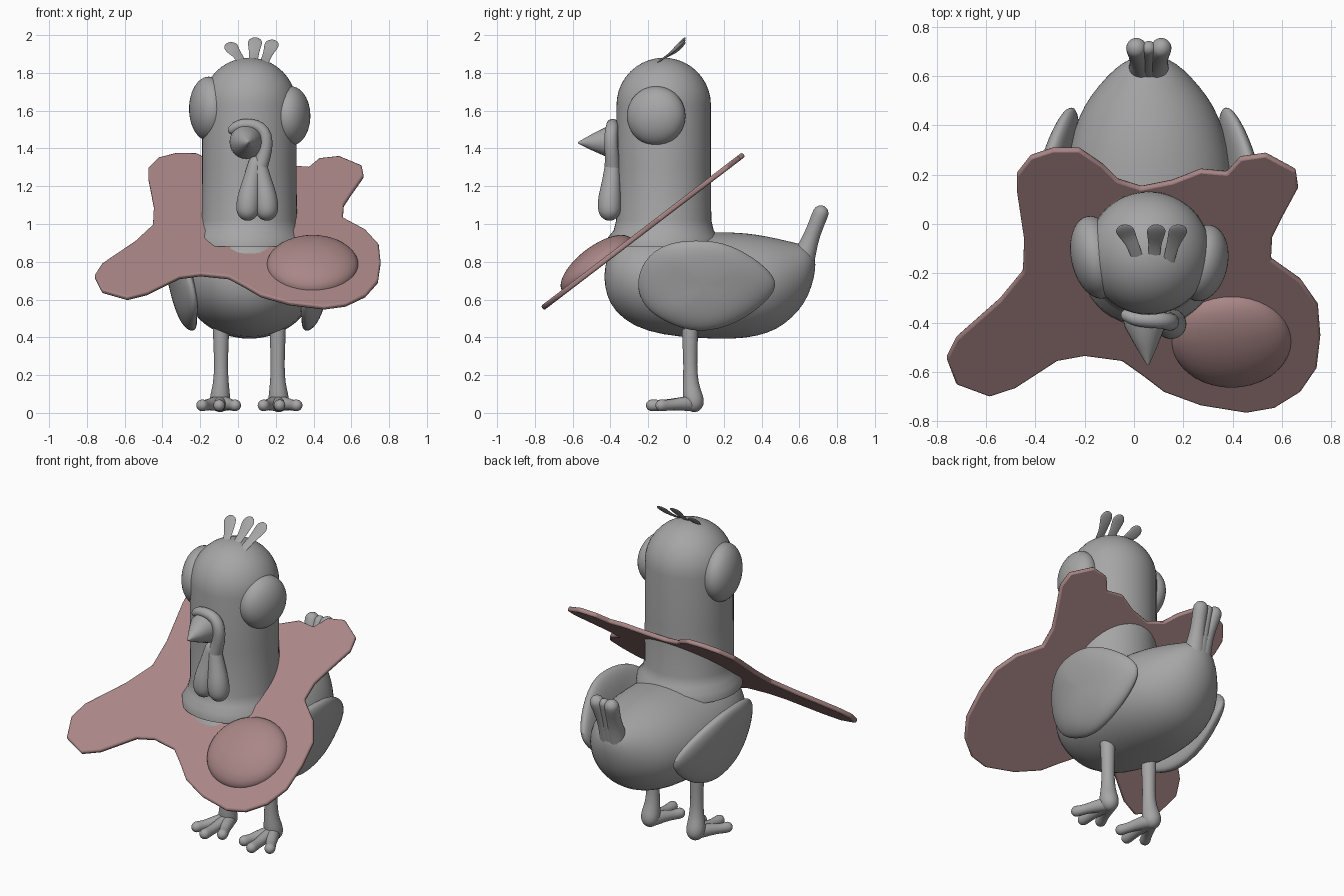
import bpy, bmesh, math
from mathutils import Vector, Matrix

if "Cube" in bpy.data.objects:
    bpy.data.objects.remove(bpy.data.objects["Cube"])

CX = 0.06          # the bird stands slightly right of centre


def material(name, rgb):
    m = bpy.data.materials.new(name)
    m.diffuse_color = (*rgb, 1)
    m.use_nodes = True
    m.node_tree.nodes["Principled BSDF"].inputs["Base Color"].default_value = m.diffuse_color
    return m


GREY = material("plain grey", (0.38, 0.38, 0.38))
PINK = material("dusty pink", (0.40, 0.24, 0.24))


def finish(name, bm, mat, angle=60, subsurf=0):
    bmesh.ops.recalc_face_normals(bm, faces=bm.faces)
    me = bpy.data.meshes.new(name)
    bm.to_mesh(me)
    bm.free()
    me.materials.append(mat)
    ob = bpy.data.objects.new(name, me)
    bpy.context.collection.objects.link(ob)
    if subsurf:
        mod = ob.modifiers.new("smooth", 'SUBSURF')
        mod.levels = mod.render_levels = subsurf
    bpy.ops.object.select_all(action='DESELECT')
    ob.select_set(True)
    bpy.context.view_layer.objects.active = ob
    bpy.ops.object.shade_smooth_by_angle(angle=math.radians(angle))
    return ob


def loft(name, rings, mat=GREY, angle=60, subsurf=0):
    """Skin a list of closed rings and cap both ends."""
    bm = bmesh.new()
    vs = [[bm.verts.new(p) for p in r] for r in rings]
    n = len(vs[0])
    for a, b in zip(vs, vs[1:]):
        for i in range(n):
            j = (i + 1) % n
            bm.faces.new((a[i], a[j], b[j], b[i]))
    bm.faces.new(vs[0])
    bm.faces.new(vs[-1])
    return finish(name, bm, mat, angle, subsurf)


def tube(name, pts, ref=(0, 1, 0), flat=1.0, rounded=True, sides=16, subsurf=1):
    """Sweep a circle through (x, y, z, radius) points with round ends."""
    P = [Vector(p[:3]) for p in pts]
    R = [p[3] for p in pts]
    ref = Vector(ref)
    T = [(P[min(i + 1, len(P) - 1)] - P[max(i - 1, 0)]).normalized() for i in range(len(P))]
    st = [(p, t, r) for p, t, r in zip(P, T, R)]
    if rounded:
        cap = [(math.sin(a), math.cos(a)) for a in (0.5, 1.0, 1.4)]
        head = [(P[0] - T[0] * R[0] * s, T[0], R[0] * c) for s, c in reversed(cap)]
        tail = [(P[-1] + T[-1] * R[-1] * s, T[-1], R[-1] * c) for s, c in cap]
        st = head + st + tail
    rings = []
    for p, t, r in st:
        u = t.cross(ref).normalized()
        v = u.cross(t)
        rings.append([p + r * (u * math.cos(a) + v * flat * math.sin(a))
                      for a in (2 * math.pi * i / sides for i in range(sides))])
    return loft(name, rings, subsurf=subsurf)


def ellipsoid(name, centre, radii, rot, mat, half=False):
    bm = bmesh.new()
    bmesh.ops.create_uvsphere(bm, u_segments=40, v_segments=24, radius=1)
    if half:
        low = [v for v in bm.verts if v.co.z < -0.01]
        bmesh.ops.delete(bm, geom=low, context='VERTS')
        bmesh.ops.holes_fill(bm, edges=[e for e in bm.edges if e.is_boundary], sides=0)
    bm.transform(Matrix.Translation(centre) @ rot @ Matrix.Diagonal((*radii, 1)))
    return finish(name, bm, mat)


# body: elliptical sections from breast to rump (y, top, bottom, half width)
body = [(-0.432, .74, .70, .02), (-0.42, .82, .62, .11), (-0.38, .90, .54, .20),
        (-0.28, .95, .455, .28), (-0.12, .96, .41, .335), (0.05, .955, .395, .35),
        (0.25, .96, .387, .34), (0.38, .945, .405, .305), (0.48, .925, .44, .265),
        (0.56, .905, .50, .205), (0.63, .89, .58, .14), (0.67, .86, .68, .08),
        (0.685, .81, .76, .02)]
loft("body", [[(CX + w * math.cos(a), y, (t + b) / 2 + (t - b) / 2 * math.sin(a))
               for a in (2 * math.pi * i / 32 for i in range(32))]
              for y, t, b, w in body], subsurf=1)

# neck and domed head
prof = [(.30, .88), (.295, .93), (.265, .965), (.252, 1.02), (.25, 1.3), (.25, 1.63)]
prof += [(.25 * math.cos(a), 1.63 + .25 * math.sin(a))
         for a in (math.pi / 2 * k / 10 for k in range(1, 10))] + [(.005, 1.88)]
loft("neck_and_head", [[(CX + r * math.cos(a), -.118 + r * math.sin(a), z)
                        for a in (2 * math.pi * i / 48 for i in range(48))]
                       for r, z in prof])

# eyes
ellipsoid("left_eye", (-.155, -.135, 1.61), (.1, .17, .17),
          Matrix.Rotation(math.radians(12), 4, 'Z'), GREY)
ellipsoid("right_eye", (.28, -.158, 1.572), (.1, .157, .157),
          Matrix.Rotation(math.radians(-12), 4, 'Z'), GREY)

# beak, the fold above it and the hanging wattle
tube("beak", [(.045, -.33, 1.435, .085), (.045, -.38, 1.435, .09), (.046, -.41, 1.435, .085),
              (.052, -.50, 1.432, .042), (.057, -.572, 1.43, .004)],
     ref=(0, 0, 1), rounded=False, sides=24, subsurf=0)
tube("beak_fold", [(-.03, -.37, 1.50, .025), (.0, -.385, 1.525, .03), (.06, -.39, 1.53, .032),
                   (.12, -.39, 1.515, .034), (.15, -.40, 1.47, .036), (.15, -.395, 1.40, .036),
                   (.125, -.39, 1.33, .04), (.105, -.39, 1.26, .045)])
for side, name in ((-1, "left_wattle"), (1, "right_wattle")):
    x = .102
    tube(name, [(x + side * .01, -.39, 1.32, .04), (x + side * .03, -.395, 1.22, .05),
                (x + side * .046, -.405, 1.14, .063), (x + side * .05, -.405, 1.08, .064)])

# flat head feathers
for i, (bx, tx, tz) in enumerate(((.02, -.035, 1.935), (.08, .09, 1.96), (.14, .178, 1.948))):
    tube(f"head_feather_{i + 1}",
         [(bx, -.155, 1.855, .024), ((bx * .6 + tx * .4), -.09, 1.895, .025),
          ((bx + tx * 3) / 4, -.055, tz - .025, .033), (tx, -.03, tz, .04)],
         ref=(0, -1, 1), flat=.2)

# tail tuft
for i, (dx, tz, r) in enumerate(((-.05, 1.055, .045), (.0, 1.06, .032), (.05, 1.055, .045))):
    tube(f"tail_feather_{i + 1}",
         [(CX + dx * .4, .60, .76, .075), (CX + dx * .5, .637, .86, .055),
          (CX + dx * .7, .67, .95, .04), (CX + dx, .712, tz, r)], ref=(1, 0, 0))

# wings: a rounded outline (y, z) puffed into a pillow that hugs the body
outline = [(-.265, .68), (-.225, .81), (-.11, .90), (.05, .915), (.2, .905), (.36, .825),
           (.505, .695), (.43, .59), (.28, .475), (.07, .415), (-.11, .48), (-.225, .56)]


def wing_point(side, y, z, s, off):
    y, z = .1 + (y - .1) * s, .66 + (z - .66) * s
    d = .365 + .25 * (z - .66) - .25 * max(0, y - .25) - .3 * max(0, -y - .05)
    return (CX + side * (d + off), y, z)


for side, name in ((-1, "left_wing"), (1, "right_wing")):
    angles = [math.radians(a) for a in (-85, -60, -35, -12, 12, 35, 60, 85)]
    loft(name, [[wing_point(side, y, z, 1.02 * math.cos(a) ** .6, .06 * math.sin(a))
                 for y, z in outline] for a in angles], subsurf=2)

# legs and three-toed feet
for side, name in ((-1, "left"), (1, "right")):
    lx = CX + side * .15
    tube(name + "_leg", [(lx, .02, .50, .046), (lx, .022, .38, .042), (lx, .022, .25, .036),
                         (lx, .025, .15, .042), (lx + side * .005, .035, .09, .055),
                         (lx + side * .005, .042, .058, .055)])
    for toe, dx, ty in (("inner", -.075, -.13), ("middle", .01, -.18), ("outer", .1, -.13)):
        tx = lx + side * dx
        tube(f"{name}_{toe}_toe", [(lx, .045, .05, .045), ((lx + tx) / 2, -.04, .048, .034),
                                   (lx + (tx - lx) * .8, ty * .7, .04, .027),
                                   (tx, ty, .04, .033)], ref=(0, 0, 1))

# tilted fried-egg collar: outline seen from above (x, y)
white = [(-.475, .14), (-.475, .205), (-.42, .275), (-.33, .305), (-.22, .305), (-.125, .24),
         (-.065, .18), (.03, .15), (.155, .175), (.27, .22), (.375, .21), (.43, .27),
         (.535, .285), (.655, .22), (.665, .15), (.60, .03), (.56, -.05), (.555, -.14),
         (.675, -.225), (.745, -.325), (.755, -.45), (.74, -.58), (.675, -.675), (.57, -.74),
         (.455, -.76), (.27, -.73), (.12, -.675), (.035, -.61), (-.05, -.55), (-.2, -.53),
         (-.31, -.55), (-.48, -.66), (-.585, -.695), (-.72, -.645), (-.76, -.54), (-.72, -.46),
         (-.545, -.305), (-.45, -.19), (-.445, -.06)]
SLOPE = .764
normal = Vector((0, -SLOPE, 1)).normalized()
egg = loft("egg_white", [[Vector((x, y, 1.135 + SLOPE * y)) + normal * h for x, y in white]
                         for h in (-.014, .014)], PINK, angle=40)
bev = egg.modifiers.new("soft rim", 'BEVEL')
bev.width = .009
bev.segments = 2

# domed yolk sitting on the collar
ellipsoid("egg_yolk", Vector((.395, -.468, 1.135 - SLOPE * .468)) + normal * .005,
          (.243, .23, .10), Matrix.Rotation(math.atan(SLOPE), 4, 'X'), PINK, half=True)
